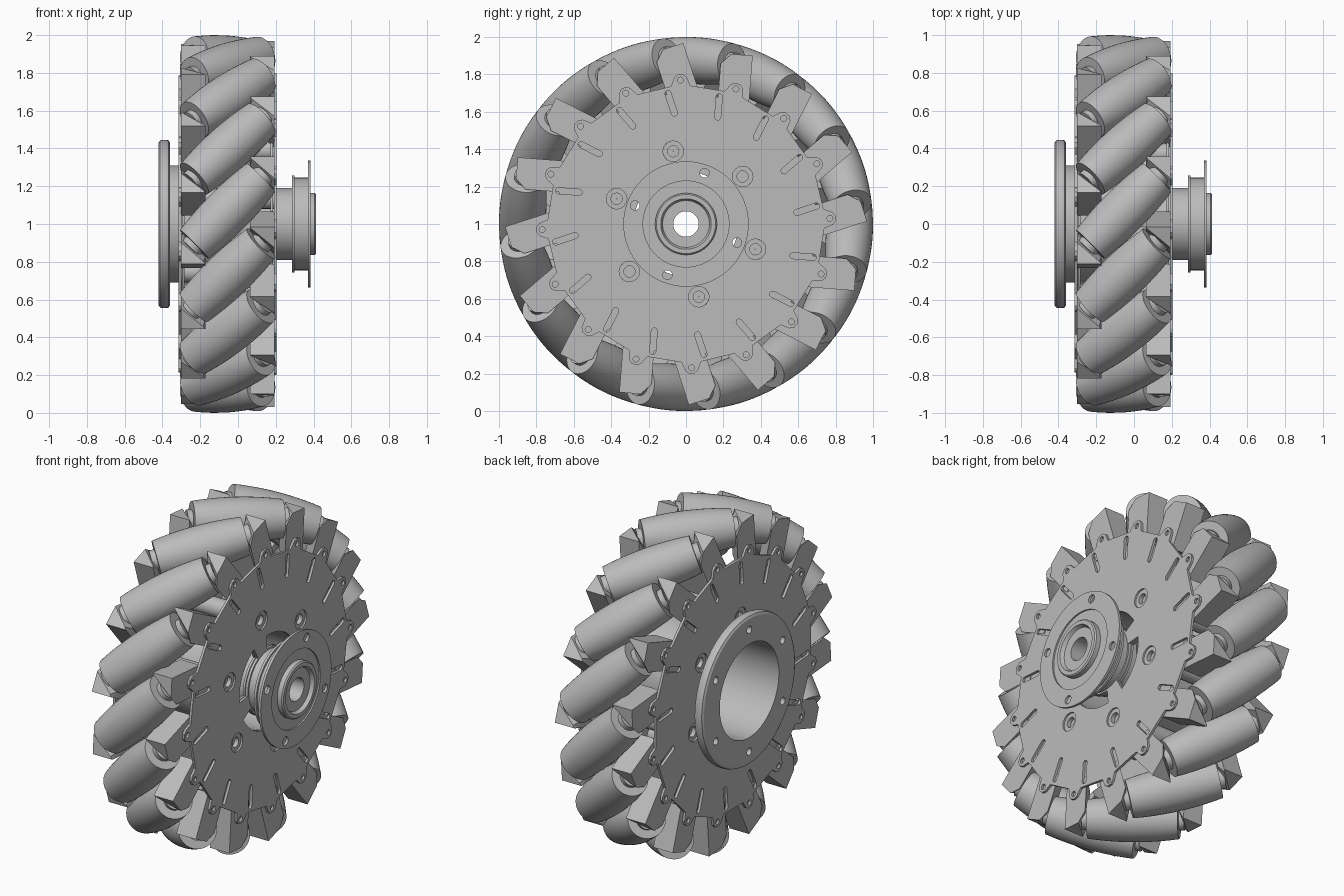
import bpy, bmesh
from math import sin, cos, pi, radians, sqrt
from mathutils import Matrix, Vector

cube = bpy.data.objects.get("Cube")
if cube:
    bpy.data.objects.remove(cube)

grey = bpy.data.materials.new("machined_grey")
grey.use_nodes = True
grey.diffuse_color = (0.5, 0.5, 0.5, 1)
grey.node_tree.nodes["Principled BSDF"].inputs["Base Color"].default_value = (0.5, 0.5, 0.5, 1)

COUNT = 16
STEP = 360 / COUNT
MID = -0.055          # middle plane of the wheel body
AXIS = 0.875          # distance of the roller axes from the hub axis
HUB = Matrix.Translation((0, 0, 1))
PLANE_TO_X = Matrix(((0, 0, 1, 0), (1, 0, 0, 0), (0, 1, 0, 0), (0, 0, 0, 1)))


def place(name, mesh, matrix):
    ob = bpy.data.objects.new(name, mesh)
    bpy.context.collection.objects.link(ob)
    ob.matrix_world = matrix
    if not mesh.materials:
        mesh.materials.append(grey)
    return ob


def finish(bm, name):
    bmesh.ops.recalc_face_normals(bm, faces=bm.faces)
    mesh = bpy.data.meshes.new(name)
    bm.to_mesh(mesh)
    bm.free()
    return mesh


def lathe(name, profile, sides=64):
    """Turn a closed (x, radius) profile around the x axis."""
    bm = bmesh.new()
    rings = []
    for i in range(sides):
        a = 2 * pi * i / sides
        rings.append([bm.verts.new((x, r * cos(a), r * sin(a))) for x, r in profile])
    n = len(profile)
    for i in range(sides):
        p, q = rings[i], rings[(i + 1) % sides]
        for j in range(n):
            k = (j + 1) % n
            bm.faces.new((p[j], p[k], q[k], q[j]))
    return finish(bm, name)


def polar(r, deg):
    return Vector((r * cos(radians(deg)), r * sin(radians(deg))))


def circle(r, centre=Vector((0, 0)), sides=20):
    return [centre + polar(r, 360 * i / sides) for i in range(sides)]


def ring_of(r, distance, start, count, sides=16):
    return [circle(r, polar(distance, start + 360 * i / count), sides) for i in range(count)]


def slot(centre, deg, length, radius):
    """Round-ended slot pointing along deg."""
    ends = []
    for flip in (0, 180):
        tip = centre + polar(length / 2, deg + flip)
        ends += [tip + polar(radius, deg + flip - 90 + 30 * i) for i in range(7)]
    return ends


def kidney(r0, r1, start, sweep):
    n = 10
    outer = [polar(r1, start + sweep * i / n) for i in range(n + 1)]
    return outer + [polar(r0, start + sweep * (n - i) / n) for i in range(n + 1)]


def sheet(name, loops, x0, x1):
    """Flat plate across the hub axis, first loop outside, others cut out."""
    curve = bpy.data.curves.new(name, "CURVE")
    curve.dimensions = "2D"
    curve.fill_mode = "BOTH"
    curve.extrude = (x1 - x0) / 2
    for loop in loops:
        spline = curve.splines.new("POLY")
        spline.points.add(len(loop) - 1)
        for point, co in zip(spline.points, loop):
            point.co = (co.x, co.y, 0, 1)
        spline.use_cyclic_u = True
    temp = bpy.data.objects.new(name, curve)
    mesh = bpy.data.meshes.new_from_object(temp)
    bpy.data.objects.remove(temp)
    mesh.transform(PLANE_TO_X)
    return place(name, mesh, HUB @ Matrix.Translation(((x0 + x1) / 2, 0, 0)))


def frame(deg):
    """Local frame of one roller: x along the hub, z pointing outward."""
    return Matrix.Translation((MID, 0, 1)) @ Matrix.Rotation(radians(deg - 90), 4, "X")


# Barrel roller whose outside follows the wheel circle
HALF = 0.25
barrel = [(-HALF, 0.05)]
for i in range(13):
    s = HALF * (i / 6 - 1)
    barrel.append((s, 1 - sqrt(AXIS * AXIS + s * s / 2)))
barrel.append((HALF, 0.05))
roller_mesh = lathe("roller", barrel, 40)
axle_mesh = lathe("axle", [(-0.28, 0.01), (-0.28, 0.06), (0.28, 0.06), (0.28, 0.01)], 20)

# Wedge bracket carrying one end of a roller
bm = bmesh.new()
foot = [(0.247, 0.117), (0.118, 0.246), (0.118, 0.285), (0.247, 0.285)]
tip = [(0.247, 0.17), (0.13, 0.27), (0.118, 0.285), (0.247, 0.285)]
levels = [[bm.verts.new((x, s, h)) for x, s in ring]
          for ring, h in ((foot, 0.66), (foot, 0.87), (tip, 0.925))]
for low, high in zip(levels, levels[1:]):
    for j in range(4):
        k = (j + 1) % 4
        bm.faces.new((low[j], low[k], high[k], high[j]))
bm.faces.new(levels[0])
bm.faces.new(levels[-1])
bracket_mesh = finish(bm, "bracket")

tilt = Matrix.Translation((0, 0, AXIS)) @ Matrix.Rotation(radians(45), 4, "Z")
turn = Matrix.Rotation(pi, 4, "Z")
for i in range(COUNT):
    f = frame(85.5 + STEP * i)
    place("roller", roller_mesh, f @ tilt)
    place("roller_axle", axle_mesh, f @ tilt)
    place("left_bracket", bracket_mesh, f)
    place("right_bracket", bracket_mesh, f @ turn)


# Side plates with ears, pin holes, slots and bolt holes
def side_plate(name, start, lean, openings, x0, x1, back0, back1):
    outline, cuts = [], []
    for i in range(COUNT):
        a = start + STEP * i
        for off, r in ((-8, 0.735), (-4, 0.74), (-2.5, 0.785), (-1, 0.8),
                       (1, 0.8), (2.5, 0.785), (4, 0.74), (8, 0.735)):
            outline.append(polar(r, a + off))
        cuts.append(slot(polar(0.65, a + lean * 0.3), a + lean, 0.11, 0.016))
    pins = ring_of(0.016, 0.77, start, COUNT, 12)
    bolts = ring_of(0.055, 0.395, 100, 6)
    sheet(name, [outline] + pins + cuts + bolts + openings, x0, x1)
    sheet(name + "_backing", [circle(0.7, sides=64)] + bolts + openings, back0, back1)


kidneys = [kidney(0.2, 0.28, 30 + 90 * i, 65) for i in range(4)]
bore = [circle(0.28, sides=64)]
side_plate("left_plate", 92.2, 16, kidneys + [circle(0.12, sides=32)],
           0.19, 0.205, 0.172, 0.186)
side_plate("right_plate", 101.3, -16, bore, -0.315, -0.3, -0.296, -0.282)

# Recessed bolts and the spacers that join the plates
bolt_profile = [(-0.305, 0.03), (-0.305, 0.055), (0.195, 0.055), (0.195, 0.03),
                (0.17, 0.03), (0.17, 0.001), (-0.28, 0.001), (-0.28, 0.03)]
bolt_mesh = lathe("bolt_spacer", bolt_profile, 20)
for i in range(6):
    p = polar(0.395, 100 + 60 * i)
    place("bolt_spacer", bolt_mesh, HUB @ Matrix.Translation((0, p.x, p.y)))

# Large mounting ring and central tube on the right side
place("central_tube", lathe("central_tube", [
    (-0.415, 0.28), (-0.415, 0.31), (0.18, 0.31), (0.18, 0.28)]), HUB)
place("ring_rim", lathe("ring_rim", [
    (-0.42, 0.409), (-0.42, 0.43), (-0.413, 0.442), (-0.4, 0.446),
    (-0.38, 0.446), (-0.367, 0.442), (-0.36, 0.43), (-0.36, 0.409)]), HUB)
sheet("mounting_ring", [circle(0.41, sides=64)] + bore
      + ring_of(0.022, 0.365, 90, 6), -0.42, -0.36)

# Stepped hub with a drilled flange on the left side
place("hub", lathe("hub", [
    (0.14, 0.068), (0.14, 0.19), (0.285, 0.19), (0.285, 0.257), (0.3, 0.257),
    (0.3, 0.245), (0.376, 0.245), (0.376, 0.165), (0.405, 0.165),
    (0.412, 0.158), (0.412, 0.135), (0.39, 0.125), (0.39, 0.068)]), HUB)
sheet("hub_flange", [circle(0.335, sides=64), circle(0.23, sides=64)]
      + ring_of(0.025, 0.29, 70, 4), 0.37, 0.385)

# Smooth the turned parts, keep machined edges sharp
bpy.context.view_layer.update()
for ob in bpy.context.view_layer.objects:
    ob.select_set(ob.type == "MESH" and grey.name in ob.data.materials)
    if ob.select_get():
        bpy.context.view_layer.objects.active = ob
bpy.ops.object.shade_smooth_by_angle(angle=radians(30))
